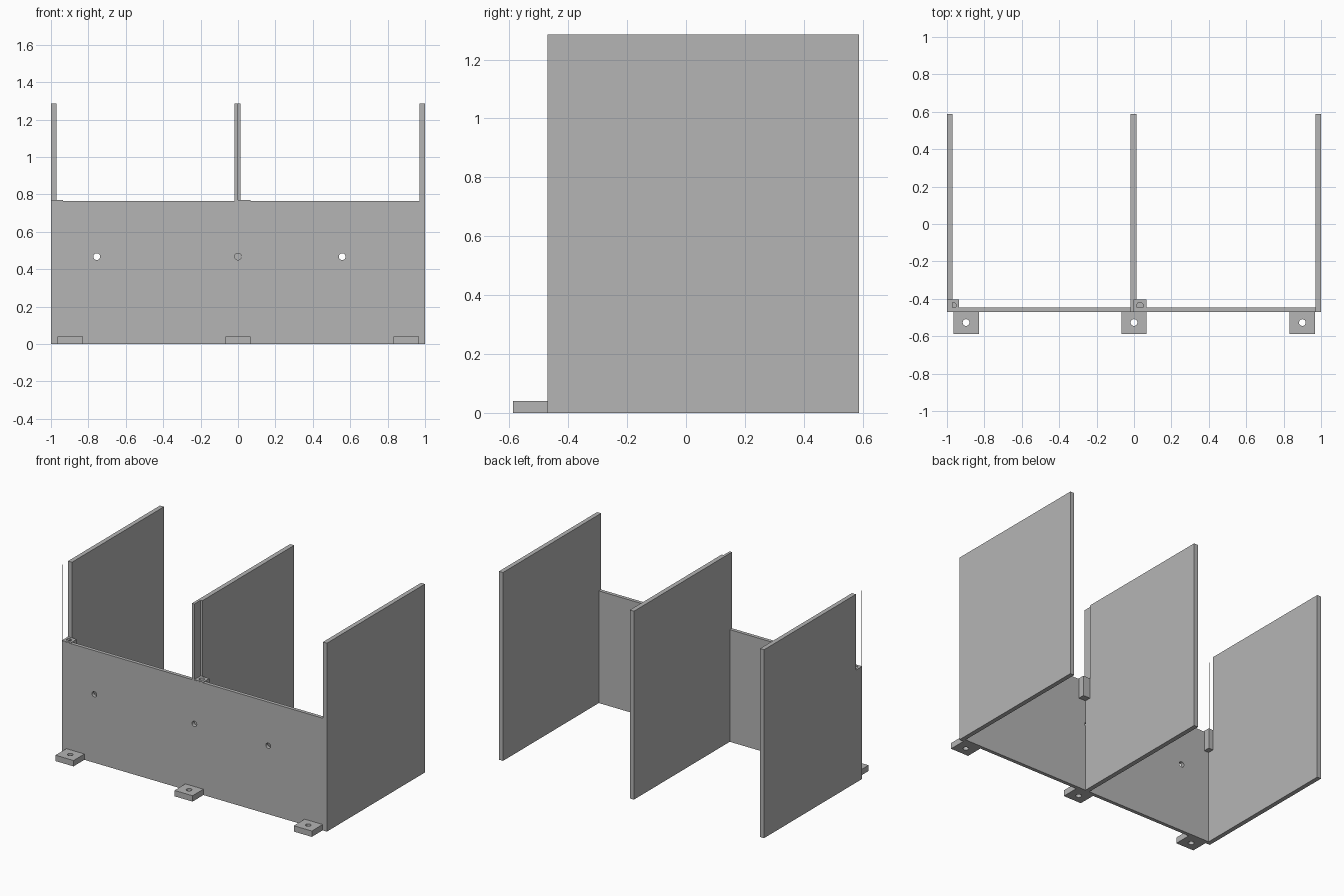
import bpy
import bmesh
from mathutils import Matrix, Vector

if "Cube" in bpy.data.objects:
    bpy.data.objects.remove(bpy.data.objects["Cube"], do_unlink=True)

grey = bpy.data.materials.new("plain grey")
grey.use_nodes = True
colour = (0.46, 0.46, 0.46, 1)
grey.diffuse_color = colour
grey.node_tree.nodes["Principled BSDF"].inputs["Base Color"].default_value = colour


def add_object(name, bm):
    bmesh.ops.recalc_face_normals(bm, faces=bm.faces)
    mesh = bpy.data.meshes.new(name)
    bm.to_mesh(mesh)
    bm.free()
    mesh.materials.append(grey)
    obj = bpy.data.objects.new(name, mesh)
    bpy.context.collection.objects.link(obj)
    return obj


def box(name, x, y, z):
    bm = bmesh.new()
    centre = Vector([sum(r) / 2 for r in (x, y, z)])
    size = Vector([r[1] - r[0] for r in (x, y, z)])
    matrix = Matrix.Translation(centre) @ Matrix.Diagonal(size).to_4x4()
    bmesh.ops.create_cube(bm, size=1, matrix=matrix)
    return add_object(name, bm)


def wall(name, x, profile):
    """Extrude a side profile of (y, z) points across the wall thickness."""
    bm = bmesh.new()
    face = bm.faces.new([bm.verts.new((x[0], y, z)) for y, z in profile])
    extruded = bmesh.ops.extrude_face_region(bm, geom=[face])["geom"]
    verts = [v for v in extruded if isinstance(v, bmesh.types.BMVert)]
    bmesh.ops.translate(bm, verts=verts, vec=(x[1] - x[0], 0, 0))
    return add_object(name, bm)


def drill(target, centre, depth, axis="Z"):
    """Cut one round screw hole into the target."""
    bm = bmesh.new()
    turn = Matrix.Rotation(1.5708, 4, "X") if axis == "Y" else Matrix()
    bmesh.ops.create_cone(bm, cap_ends=True, segments=24, radius1=HOLE, radius2=HOLE,
                          depth=depth, matrix=Matrix.Translation(centre) @ turn)
    cutter = add_object("hole_cutter", bm)
    cutter.hide_render = True
    mod = target.modifiers.new("hole", "BOOLEAN")
    mod.operation, mod.solver, mod.object = "DIFFERENCE", "EXACT", cutter
    bpy.context.view_layer.objects.active = target
    bpy.ops.object.modifier_apply(modifier=mod.name)
    bpy.data.objects.remove(cutter, do_unlink=True)


HOLE = 0.018
FRONT, INNER, NOTCH, BACK = -0.47, -0.446, -0.403, 0.587
LOW, TOP = 0.765, 1.285

# Front panel with three screw holes
panel = box("front_panel", (-1, 1), (FRONT, INNER), (0, LOW))
for x in (-0.755, 0, 0.557):
    drill(panel, (x, FRONT, 0.467), 0.2, "Y")


# Three walls; the right and middle ones are notched above the front panel
def profile(upper):
    return [(INNER, 0), (BACK, 0), (BACK, TOP), (upper, TOP), (upper, LOW), (INNER, LOW)]


wall("left_wall", (0.97, 1), profile(FRONT))
wall("middle_wall", (-0.018, 0.013), profile(NOTCH))
wall("right_wall", (-1, -0.97), profile(NOTCH))
box("middle_wall_lip", (-0.018, 0), (FRONT, NOTCH), (LOW, TOP))
box("right_wall_sliver", (-1, -0.998), (FRONT, FRONT + 0.002), (LOW, TOP))

# Screw blocks in the corners, each with a blind hole from above
for side, x in (("right", -1.001), ("middle", 0)):
    block = box(side + "_screw_block", (x, x + 0.066), (FRONT + 0.001, NOTCH), (0.63, LOW + 0.004))
    drill(block, (x + 0.032, -0.437, LOW), 0.16)

# Mounting tabs along the foot of the front panel
for side, x in (("right", -0.898), ("middle", 0), ("left", 0.9)):
    tab = box(side + "_mounting_tab", (x - 0.068, x + 0.068), (-0.587, FRONT), (0, 0.04))
    drill(tab, (x, -0.527, 0.02), 0.1)
